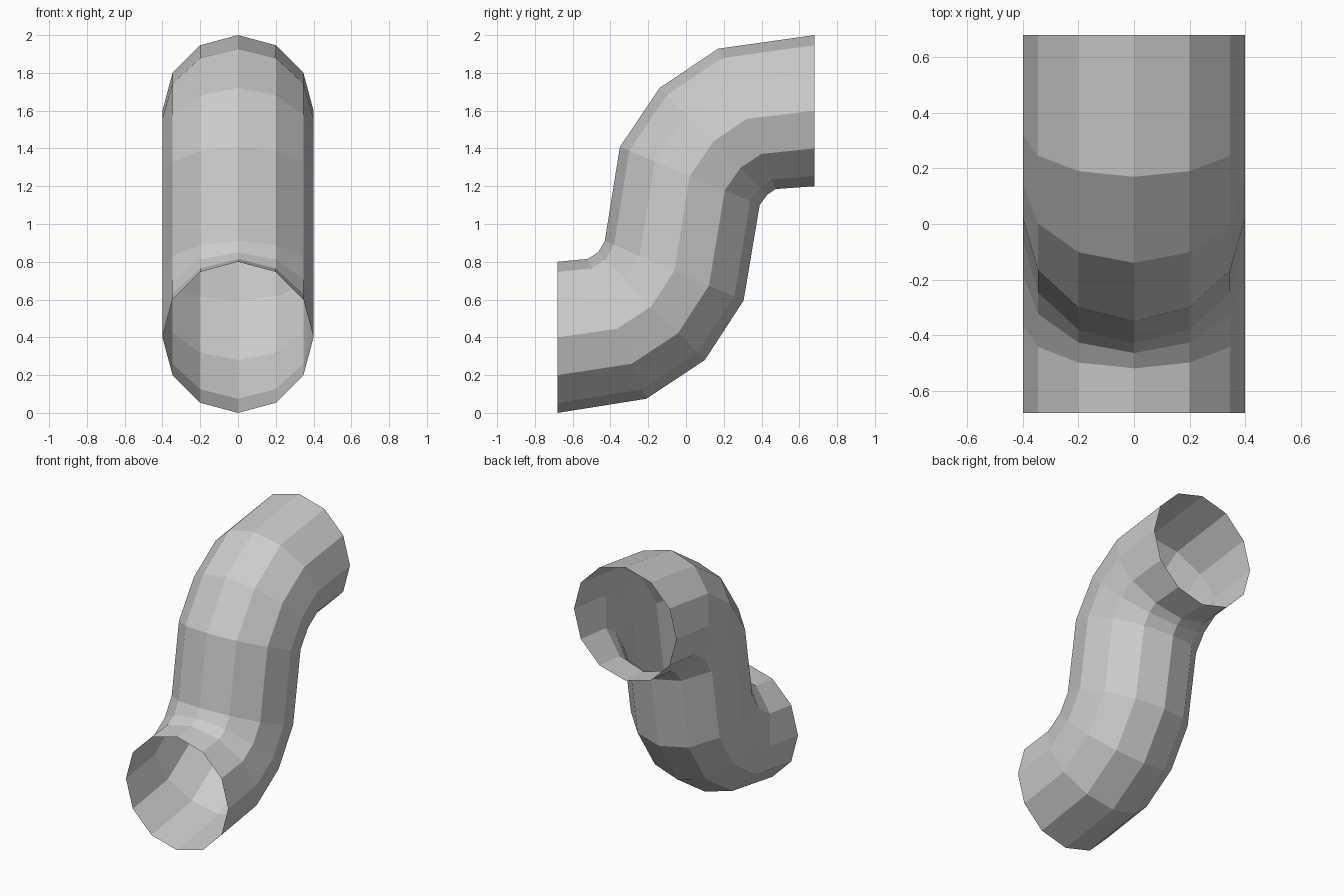
import bpy, bmesh, math
from mathutils import Vector

if "Cube" in bpy.data.objects:
    bpy.data.objects.remove(bpy.data.objects["Cube"])

SIDES = 12
RADIUS = 0.4

# Cross-section rings along the S-bend: (y, z) of the upper edge and of the lower edge
RINGS = [
    ((-0.68, 0.80), (-0.68, 0.00)),
    ((-0.52, 0.815), (-0.21, 0.075)),
    ((-0.465, 0.85), (0.10, 0.28)),
    ((-0.43, 0.91), (0.305, 0.595)),
    ((-0.35, 1.408), (0.39, 1.10)),
    ((-0.14, 1.72), (0.43, 1.155)),
    ((0.17, 1.928), (0.475, 1.185)),
    ((0.68, 2.00), (0.68, 1.20)),
]


def add_ring(bm, upper, lower):
    upper, lower = Vector((0, *upper)), Vector((0, *lower))
    centre, up = (upper + lower) / 2, (upper - lower) / 2
    side = Vector((RADIUS, 0, 0))
    angles = [2 * math.pi * i / SIDES for i in range(SIDES)]
    return [bm.verts.new(centre + up * math.cos(a) + side * math.sin(a)) for a in angles]


# Open-ended, flat-shaded pipe skinned through the rings
bm = bmesh.new()
rings = [add_ring(bm, *r) for r in RINGS]
for a, b in zip(rings, rings[1:]):
    for i in range(SIDES):
        j = (i + 1) % SIDES
        bm.faces.new((a[i], a[j], b[j], b[i]))

# Make the faces point away from the pipe's centre line
bm.normal_update()
first = bm.faces[:][0]
centre = sum((v.co for r in rings[:2] for v in r), Vector()) / (2 * SIDES)
if first.normal.dot(first.calc_center_median() - centre) < 0:
    bmesh.ops.reverse_faces(bm, faces=bm.faces[:])

mesh = bpy.data.meshes.new("s_bend_pipe")
bm.to_mesh(mesh)
bm.free()
bpy.context.collection.objects.link(bpy.data.objects.new("s_bend_pipe", mesh))
